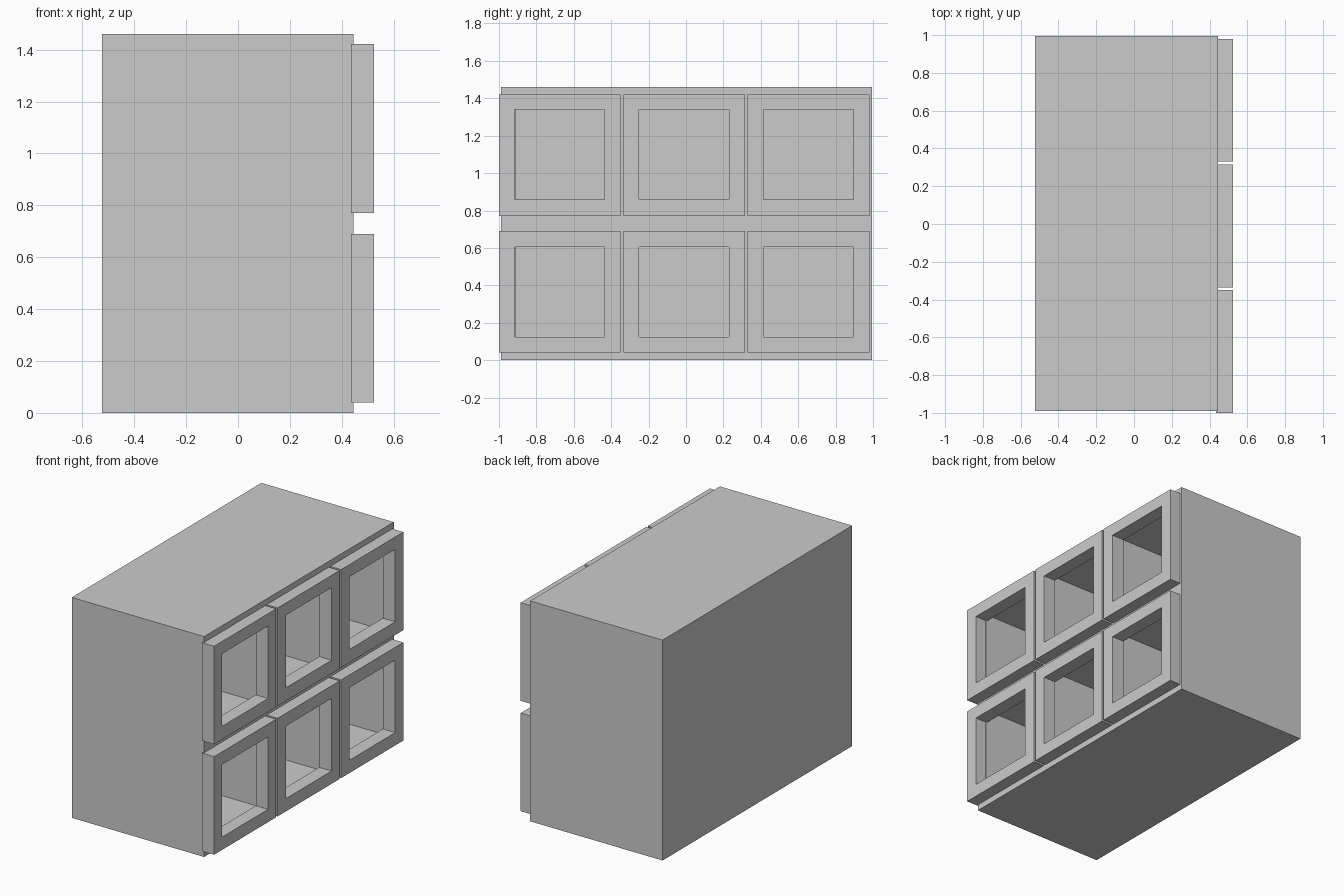
import bpy, bmesh
from mathutils import Vector

if "Cube" in bpy.data.objects:
    bpy.data.objects.remove(bpy.data.objects["Cube"])


def add_box(bm, lo, hi):
    verts = bmesh.ops.create_cube(bm, size=1)["verts"]
    lo, hi = Vector(lo), Vector(hi)
    for v in verts:
        v.co = (lo + hi) / 2 + v.co * (hi - lo)


def make_boxes(name, boxes):
    bm = bmesh.new()
    for lo, hi in boxes:
        add_box(bm, lo, hi)
    mesh = bpy.data.meshes.new(name)
    bm.to_mesh(mesh)
    bm.free()
    obj = bpy.data.objects.new(name, mesh)
    bpy.context.collection.objects.link(obj)
    return obj


def cut_boxes(obj, boxes):
    cutter = make_boxes("cutter", boxes)
    cutter.hide_render = True
    mod = obj.modifiers.new("cut", "BOOLEAN")
    mod.operation = "DIFFERENCE"
    mod.solver = "EXACT"
    mod.object = cutter
    bpy.context.view_layer.update()
    graph = bpy.context.evaluated_depsgraph_get()
    mesh = bpy.data.meshes.new_from_object(obj.evaluated_get(graph))
    obj.modifiers.clear()
    obj.data = mesh
    bpy.data.objects.remove(cutter)


# Cabinet body: one closed case with six compartments open to the right
X0, X1 = -0.525, 0.445
Y0, Y1 = -0.99, 0.995
H, BOARD = 1.46, 0.08
cell_w = (Y1 - Y0 - 4 * BOARD) / 3
cell_h = (H - 3 * BOARD) / 2
cells = []
for col in range(3):
    for row in range(2):
        y = Y0 + BOARD + col * (cell_w + BOARD)
        z = BOARD + row * (cell_h + BOARD)
        cells.append(((X0 + BOARD, y, z), (X1 + 0.1, y + cell_w, z + cell_h)))
body = make_boxes("cabinet_body", [((X0, Y0, 0), (X1, Y1, H))])
cut_boxes(body, cells)

# Square door frames, slightly sunk into the open side
OUTER, INNER = 0.325, 0.24
for row, (zc, zo) in enumerate([(0.365, 0.365), (1.096, 1.099)]):
    for col in range(3):
        yc = -0.675 + 0.665 * col
        frame = make_boxes(f"door_frame_{row}_{col}", [
            ((0.435, yc - OUTER, zc - OUTER), (0.525, yc + OUTER, zc + OUTER))])
        cut_boxes(frame, [
            ((0.3, yc - INNER, zo - INNER), (0.6, yc + INNER, zo + INNER))])
